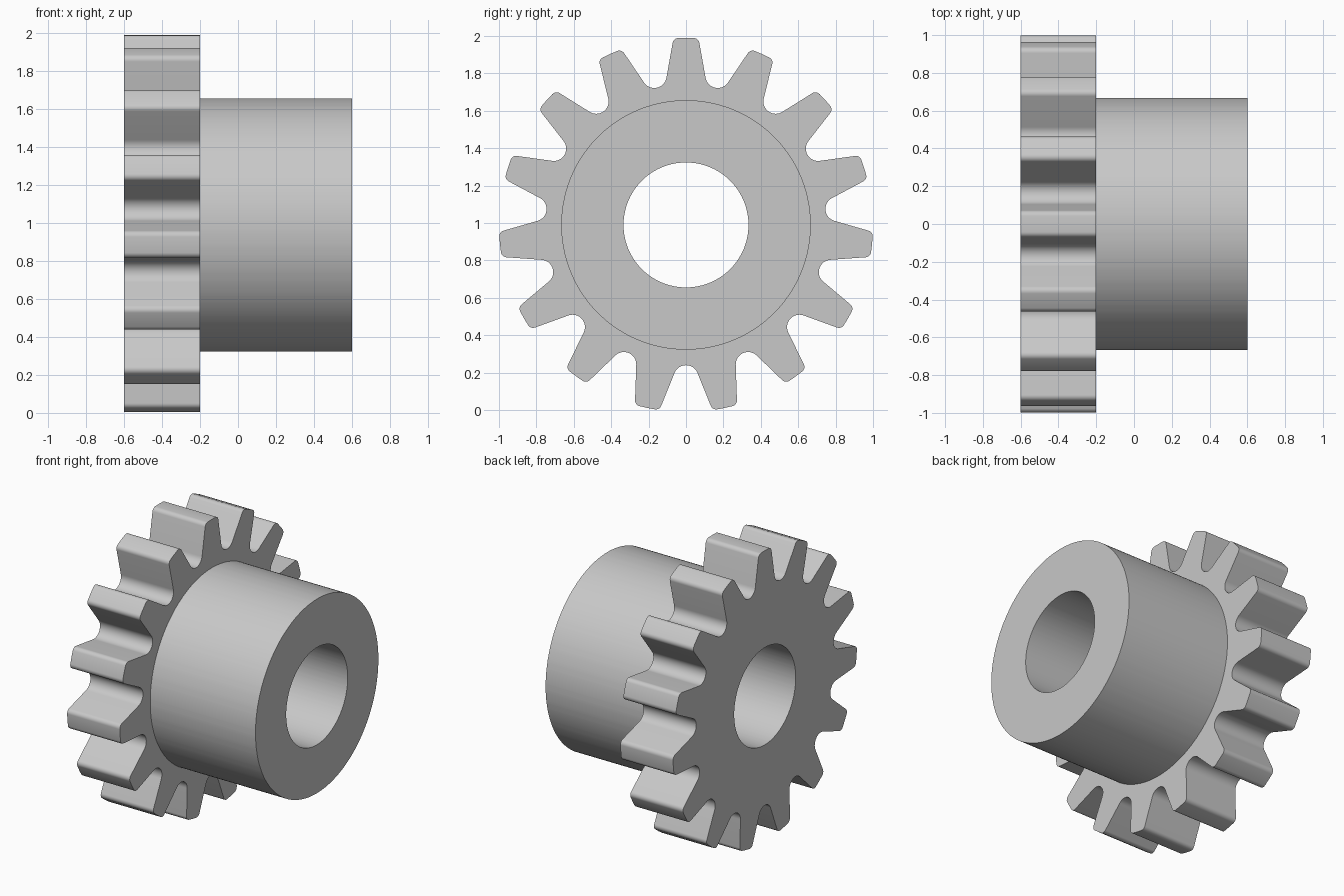
import bpy, bmesh
from math import sin, cos, pi, radians, atan2, hypot

cube = bpy.data.objects.get("Cube")
if cube:
    bpy.data.objects.remove(cube, do_unlink=True)

TEETH = 15
CENTRE_Z = 0.99
HUB_R, BORE_R = 0.667, 0.334
BACK, STEP, END = -0.6, -0.2, 0.6
PITCH = 2 * pi / TEETH


def arc(cx, cy, r, start, stop, steps):
    """Points on an arc as (angle from the vertical, radius)."""
    pts = []
    for i in range(steps + 1):
        a = radians(start + (stop - start) * i / steps)
        x, y = cx + r * cos(a), cy + r * sin(a)
        pts.append((atan2(x, y), hypot(x, y)))
    return pts


# Half a tooth: tip corner, straight flank, rounded root
corner = arc(0.041, 0.968, 0.031, 88, 12, 6)
root = arc(0, 0.816, 0.066, 203, 270, 8)
half = corner + [(a + PITCH / 2, r) for a, r in root]

# Whole tooth by mirroring, then repeated around the axis
tooth = [(-a, r) for a, r in reversed(half[:-1])] + [(0, 1.0)] + half
outline = [(a + i * PITCH, r) for i in range(TEETH) for a, r in tooth]
angles = [a for a, r in outline]


def circle(radius):
    return [(a, radius) for a in angles]


# Cross-section loops in order: toothed wheel, step to hub, hub, bore
sections = [
    (BACK, outline),
    (STEP, outline),
    (STEP, circle(HUB_R)),
    (END, circle(HUB_R)),
    (END, circle(BORE_R)),
    (BACK, circle(BORE_R)),
]

bm = bmesh.new()
rings = [[bm.verts.new((x, r * sin(a), CENTRE_Z + r * cos(a))) for a, r in loop]
         for x, loop in sections]
count = len(outline)
for k, ring in enumerate(rings):
    following = rings[(k + 1) % len(rings)]
    for i in range(count):
        j = (i + 1) % count
        bm.faces.new((ring[i], ring[j], following[j], following[i]))
bmesh.ops.recalc_face_normals(bm, faces=bm.faces)

mesh = bpy.data.meshes.new("spur_gear_with_hub")
bm.to_mesh(mesh)
bm.free()
gear = bpy.data.objects.new("spur_gear_with_hub", mesh)
bpy.context.collection.objects.link(gear)

# Plain grey material
grey = bpy.data.materials.new("light grey")
grey.use_nodes = True
colour = (0.58, 0.58, 0.58, 1)
grey.diffuse_color = colour
grey.node_tree.nodes["Principled BSDF"].inputs["Base Color"].default_value = colour
mesh.materials.append(grey)

# Smooth curved walls, crisp rims
bpy.ops.object.select_all(action='DESELECT')
gear.select_set(True)
bpy.context.view_layer.objects.active = gear
bpy.ops.object.shade_smooth_by_angle(angle=radians(30))
